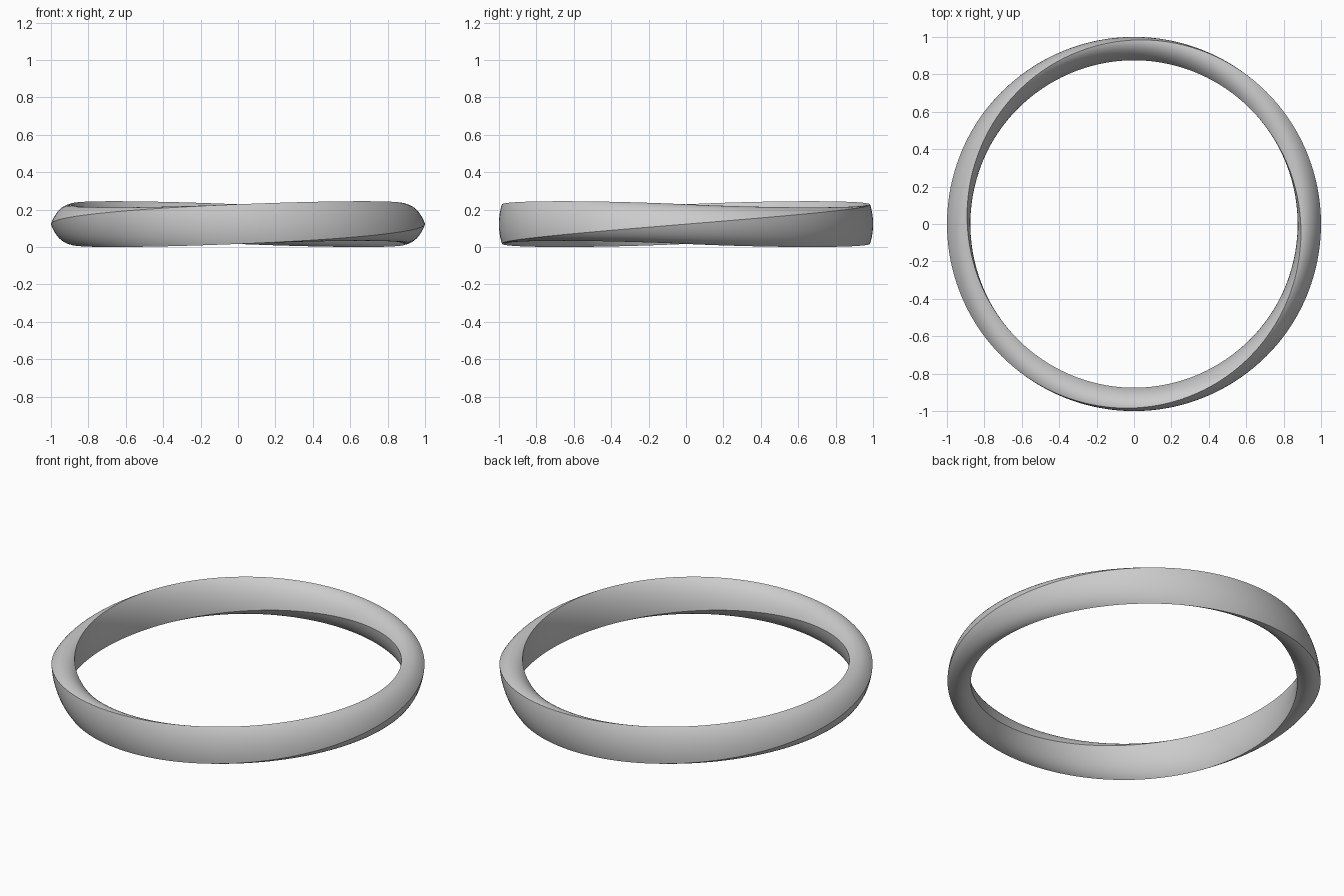
import bpy, bmesh, math

if "Cube" in bpy.data.objects:
    bpy.data.objects.remove(bpy.data.objects["Cube"])

SEGMENTS = 192      # steps around the ring
ARC = 14            # steps along each curved side of the section
WIDTH = 0.212       # width of the three-sided section
SQUASH = 0.59       # radial flattening of the section
CIRCUM = WIDTH / math.sqrt(3)


def section_point(i):
    """Point i on a rounded triangle made of three arcs, each centred on the opposite corner."""
    side, step = divmod(i, ARC)
    turn = side * 2 * math.pi / 3
    a = math.radians(30 + 60 * step / ARC - 60)
    # arc from the corner at -60 to the corner at +60 degrees, before turning the side into place
    x, y = -CIRCUM + WIDTH * math.cos(a + math.radians(0)), WIDTH * math.sin(a)
    turn += math.pi / 3
    return (x * math.cos(turn) - y * math.sin(turn),
            x * math.sin(turn) + y * math.cos(turn))


section = [section_point(i) for i in range(3 * ARC)]
count = len(section)

# Sweep the section round the ring, turning it by two thirds of a full turn
bm = bmesh.new()
rings = []
for s in range(SEGMENTS):
    phi = 2 * math.pi * s / SEGMENTS
    twist = phi * 2 / 3
    centre = 0.9375 - 0.0099 * math.cos(2 * phi)
    ring = []
    for u, v in section:
        r = centre + SQUASH * (u * math.cos(twist) - v * math.sin(twist))
        z = CIRCUM + u * math.sin(twist) + v * math.cos(twist)
        ring.append(bm.verts.new((r * math.cos(phi), r * math.sin(phi), z)))
    rings.append(ring)

# Join the rings; the last one meets the first two sides further on
for s in range(SEGMENTS):
    a, b = rings[s], rings[(s + 1) % SEGMENTS]
    shift = 2 * ARC if s == SEGMENTS - 1 else 0
    for i in range(count):
        j = (i + 1) % count
        bm.faces.new((a[i], b[(i + shift) % count], b[(j + shift) % count], a[j]))
bmesh.ops.recalc_face_normals(bm, faces=bm.faces)

mesh = bpy.data.meshes.new("twisted_ring")
bm.to_mesh(mesh)
bm.free()
band = bpy.data.objects.new("twisted_ring", mesh)
bpy.context.collection.objects.link(band)

grey = bpy.data.materials.new("light grey")
grey.diffuse_color = (0.6, 0.6, 0.6, 1)
grey.use_nodes = True
grey.node_tree.nodes["Principled BSDF"].inputs["Base Color"].default_value = grey.diffuse_color
mesh.materials.append(grey)

# Smooth sides with sharp spiral edges
bpy.context.view_layer.objects.active = band
band.select_set(True)
bpy.ops.object.shade_smooth_by_angle(angle=math.radians(30))
